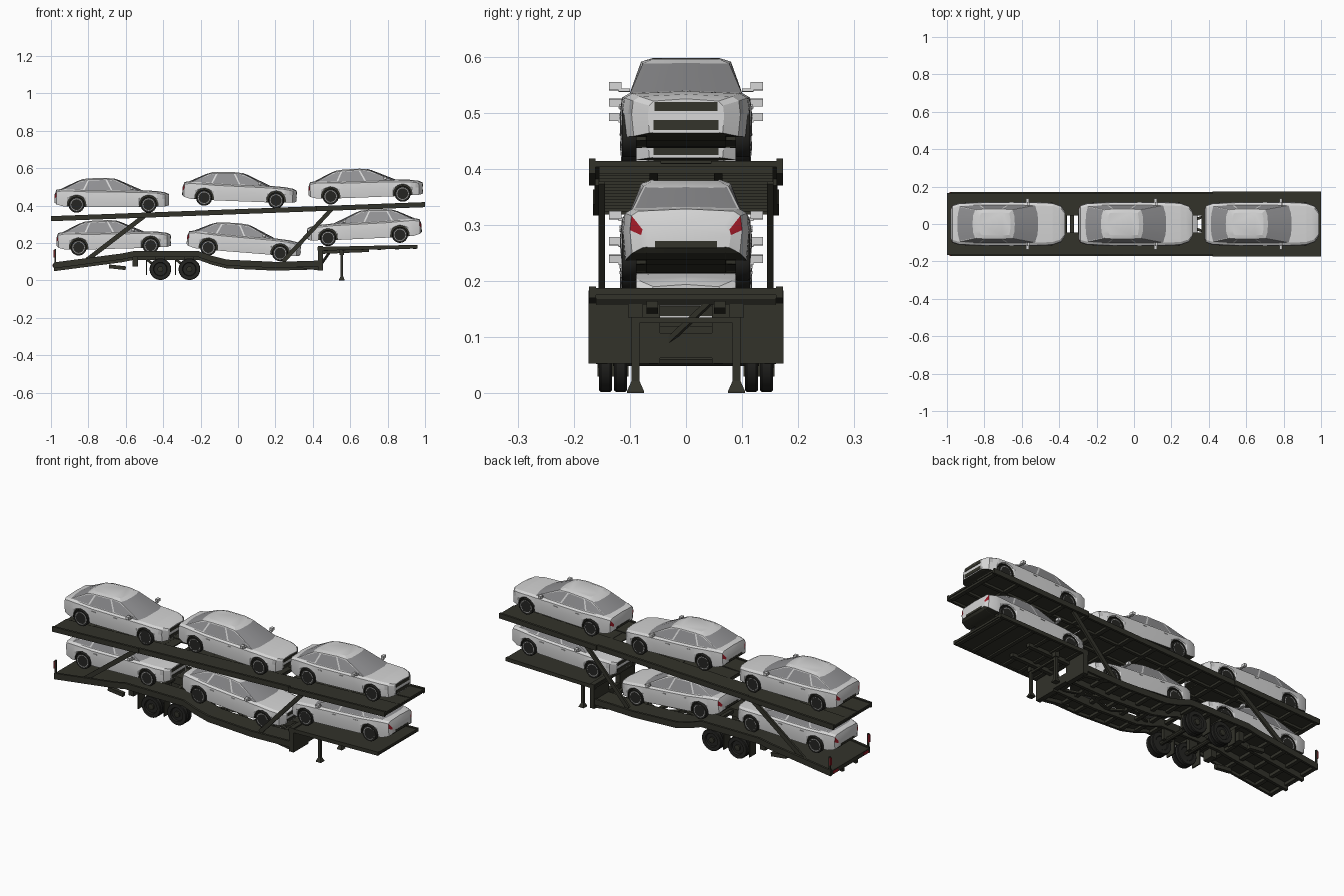
import bpy, bmesh, math
from mathutils import Matrix, Vector

if "Cube" in bpy.data.objects:
    bpy.data.objects.remove(bpy.data.objects["Cube"])

def mat(name, r, g, b):
    m = bpy.data.materials.new(name)
    m.diffuse_color = (r, g, b, 1)
    m.use_nodes = True
    m.node_tree.nodes["Principled BSDF"].inputs["Base Color"].default_value = m.diffuse_color
    return m

FRAME = mat("dark_olive_steel", .032, .032, .023)
TYRE = mat("black_rubber", .018, .018, .016)
PAINT = mat("light_grey_paint", .66, .66, .66)
GLASS = mat("grey_glass", .28, .28, .29)
RIM = mat("rim_grey", .3, .3, .3)
RED = mat("red_lamp", .35, .01, .02)
LENS = mat("headlamp_lens", .5, .5, .5)

# ---------- helpers ----------
def finish(bm, name, mats, angle=None):
    bmesh.ops.recalc_face_normals(bm, faces=bm.faces)
    me = bpy.data.meshes.new(name)
    bm.to_mesh(me)
    bm.free()
    for m in mats:
        me.materials.append(m)
    if angle:
        for p in me.polygons:
            p.use_smooth = True
        me.set_sharp_from_angle(angle=math.radians(angle))
    return me

def place(me, name, M=Matrix()):
    o = bpy.data.objects.new(name, me)
    o.matrix_world = M
    bpy.context.collection.objects.link(o)

def box(bm, c, s, mi=0, M=Matrix()):
    T = M @ Matrix.Translation(c) @ Matrix.Diagonal((*s, 1))
    vs = bmesh.ops.create_cube(bm, size=1, matrix=T)["verts"]
    for f in {f for v in vs for f in v.link_faces}:
        f.material_index = mi

def beam(bm, a, b, wy, h):
    """Bar from a to b, both (x, z) at a given y: (x, y, z)."""
    a, b = Vector(a), Vector(b)
    d = b - a
    M = Matrix.Translation((a + b) / 2) @ d.to_track_quat('X', 'Z').to_matrix().to_4x4()
    box(bm, (0, 0, 0), (d.length, wy, h), 0, M)

def strip(bm, path, t, y0, y1):
    """Plate following an (x, z) path, thickness t downwards."""
    rings = [[(x, y0, z), (x, y1, z), (x, y1, z - t), (x, y0, z - t)] for x, z in path]
    loft(bm, rings)

def loft(bm, rings, mi=lambda i, k: 0):
    R = [[bm.verts.new(p) for p in r] for r in rings]
    n = len(R[0])
    out = {}
    for i in range(len(R) - 1):
        for k in range(n):
            f = bm.faces.new((R[i][k], R[i][(k + 1) % n], R[i + 1][(k + 1) % n], R[i + 1][k]))
            f.material_index = mi(i, k)
            out[i, k] = f
    bm.faces.new(R[0])
    bm.faces.new(R[-1])
    return out

def lathe(bm, prof, c, n, mi=0, s=1):
    rings = [[(c[0] + r * math.cos(2 * math.pi * k / n), c[1] + s * y,
               c[2] + r * math.sin(2 * math.pi * k / n)) for k in range(n)] for r, y in prof]
    loft(bm, rings, lambda i, k: mi)

# ---------- sedan ----------
KEYS = [(-.305, .08, .095, .055), (-.296, .1, .12, .045), (-.26, .112, .126, .035),
        (-.12, .118, .12, .032), (.1, .118, .118, .032), (.165, .117, .117, .032),
        (.24, .113, .113, .035), (.285, .097, .106, .035), (.305, .068, .097, .04)]
AXLES, WZ, ARCH = (-.188, .197), .044, .05

def key(x):
    for a, b in zip(KEYS, KEYS[1:]):
        if x <= b[0]:
            t = (x - a[0]) / (b[0] - a[0])
            return [a[i] + (b[i] - a[i]) * t for i in (1, 2, 3)]
    return KEYS[-1][1:]

def body_ring(x):
    w, top, sill = key(x)
    zs = sill
    for c in AXLES:
        if abs(x - c) < ARCH:
            zs = WZ + math.sqrt(ARCH ** 2 - (x - c) ** 2)
    mid = max(sill + .55 * (top - sill), zs + .003)
    yi = min(.07, .85 * w)
    half = [(0, sill), (yi, sill), (yi + .001, zs + .0005), (.96 * w, zs), (w, mid),
            (.97 * w, top - .008), (.85 * w, top), (0, top + .004)]
    return [(x, y, z) for y, z in half] + [(x, -y, z) for y, z in half[-2:0:-1]]

# body shell with wheel arches, lamps coloured by row
xs = sorted([k[0] for k in KEYS] + [0, .268] +
            [c + d for c in AXLES for d in (-.0505, -.048, -.04, -.025, 0, .025, .04, .048, .0505)])
def body_mat(i, k):
    row = k if k < 7 else 13 - k
    x = (xs[i] + xs[i + 1]) / 2
    if row < 3:
        return 1
    if row == 4 and x < -.297:
        return 2
    return 3 if row == 4 and .265 < x < .29 else 0
bm = bmesh.new()
loft(bm, [body_ring(x) for x in xs], body_mat)
body = finish(bm, "sedan_body", [PAINT, FRAME, RED, LENS], 22)

# cabin: frustum with inset windows
def cabin_ring(pts, zf):
    half = [(x, y, zf(x, y)) for x, y in pts]
    return half + [(x, -y, z) for x, y, z in half[-2:0:-1]]
base = [(.165, 0), (.162, .055), (.148, .1), (0, .102), (-.15, .102), (-.26, .096), (-.272, .055), (-.275, 0)]
top = [(.038, 0), (.035, .045), (.025, .077), (-.03, .08), (-.125, .08), (-.17, .076), (-.18, .045), (-.183, 0)]
cap = [(.015, 0), (.013, .035), (.008, .058), (-.03, .06), (-.115, .06), (-.145, .057), (-.15, .035), (-.152, 0)]
bm = bmesh.new()
F = loft(bm, [cabin_ring(base, lambda x, y: key(x)[1] - .001 + .004 * (1 - y / .1)),
              cabin_ring(top, lambda x, y: .181 - .9 * (x + .06) ** 2 + .003 * (1 - y / .08)),
              cabin_ring(cap, lambda x, y: .187 - .7 * (x + .06) ** 2)])
for ks in ((0, 1, 12, 13), (5, 6, 7, 8)):
    g = [F[0, k] for k in ks]
    bmesh.ops.inset_region(bm, faces=g, thickness=.006, depth=0)
    for f in g:
        f.material_index = 1
g = [F[0, k] for k in (2, 3, 4, 9, 10, 11)]
bmesh.ops.inset_individual(bm, faces=g, thickness=.006, depth=0)
for f in g:
    f.material_index = 1
cabin = finish(bm, "sedan_cabin", [PAINT, GLASS], 20)

# mirrors, door handles, grilles, bumper strip
bm = bmesh.new()
for s in (-1, 1):
    box(bm, (.105, s * .126, .131), (.016, .022, .014))
    box(bm, (.11, s * .11, .124), (.01, .02, .006))
    for x in (-.11, .02):
        box(bm, (x, s * .1165, .1), (.022, .004, .004))
box(bm, (.304, 0, .087), (.006, .112, .016), 1)
box(bm, (.304, 0, .054), (.006, .115, .018), 1)
box(bm, (-.303, 0, .06), (.007, .11, .012), 1)
trim = finish(bm, "sedan_trim", [PAINT, FRAME])

# wheels with five spokes
bm = bmesh.new()
for c in AXLES:
    for s in (-1, 1):
        p = (c, s * .101, WZ)
        lathe(bm, [(.001, -.012), (.041, -.013), (.043, -.009), (.043, .009), (.041, .013), (.032, .012),
                   (.031, .003), (.001, .003)], p, 24, 0, s)
        lathe(bm, [(.033, .0125), (.029, .0125), (.028, .004), (.033, .004)], p, 24, 1, s)
        lathe(bm, [(.009, .002), (.009, .011), (.001, .012)], p, 10, 1, s)
        for k in range(5):
            M = Matrix.Translation(p) @ Matrix.Rotation(k * 2 * math.pi / 5, 4, 'Y')
            box(bm, (0, s * .007, .018), (.01, .006, .024), 1, M)
wheels = finish(bm, "sedan_wheels", [TYRE, RIM], 35)

# six cars: centre x, ground z, pitch in degrees (+x end up), reversed
CARS = [("upper_rear", -.675, .361, 0, 0), ("upper_middle", .005, .391, -2.2, 0),
        ("upper_front", .685, .412, 2.2, 0), ("lower_rear", -.663, .137, 1.5, 0),
        ("lower_middle", .025, .117, -4.5, 0), ("lower_front", .68, .191, 2.6, 1)]
for name, x, z, a, rev in CARS:
    M = (Matrix.Translation((x, 0, z)) @ Matrix.Rotation(-math.radians(a), 4, 'Y')
         @ Matrix.Rotation(math.pi * rev, 4, 'Z'))
    for me, part in ((body, "body"), (cabin, "cabin"), (trim, "trim"), (wheels, "wheels")):
        place(me, f"{name}_sedan_{part}", M)

# ---------- upper deck ----------
def up(x):
    return .376 + .0375 * x
bm = bmesh.new()
for s in (-1, 1):
    for x0, x1, w in ((-1, -.48, .163), (-.48, .42, .16), (.42, 1, .17)):
        strip(bm, [(x0, up(x0)), (x1, up(x1))], .01, s * .045, s * w)
        strip(bm, [(x0, up(x0) + .005), (x1, up(x1) + .005)], .027, s * (w - .009), s * (w + .003))
    strip(bm, [(-.98, up(-.98) - .008), (.98, up(.98) - .008)], .014, s * .05, s * .065)
for x0, x1 in ((-1, -.36), (-.27, .28), (.36, 1)):
    strip(bm, [(x0, up(x0) - .004), (x1, up(x1) - .004)], .006, -.05, .05)
for i in range(15):
    x = -.985 + i * 1.97 / 14
    box(bm, (x, 0, up(x) - .012), (.022, .31, .018))
place(finish(bm, "upper_deck", [FRAME]), "upper_deck")

# ---------- lower deck ----------
LOW = [(-.985, .09), (-.62, .138), (-.56, .15), (-.21, .15), (-.14, .125), (-.06, .105), (.2, .093), (.44, .1)]
def low(x):
    for (a, za), (b, zb) in zip(LOW, LOW[1:]):
        if x <= b:
            return za + (zb - za) * (x - a) / (b - a)
    return .1
bm = bmesh.new()
for s in (-1, 1):
    strip(bm, LOW, .01, s * .05, s * .165)
    strip(bm, [(x, z + .006) for x, z in LOW], .032, s * .158, s * .17)
    strip(bm, [(x, z - .006) for x, z in LOW], .035, s * .05, s * .066)
strip(bm, LOW[:3], .008, -.052, .052)
for i in range(16):
    x = -.975 + i * .092
    box(bm, (x, 0, low(x) - .016), (.02, .32, .016))
for x0, x1 in ((-.12, .12), (.12, .4)):          # cross bracing
    for s in (-1, 1):
        beam(bm, (x0, s * .05, low(x0) - .02), (x1, -s * .05, low(x1) - .02), .014, .01)
place(finish(bm, "lower_deck", [FRAME]), "lower_deck")

# gooseneck bulkhead and raised front deck
bm = bmesh.new()
for s in (-1, 1):
    box(bm, (.442, s * .11, .118), (.026, .128, .13))
    beam(bm, (.28, s * .15, .085), (.44, s * .15, .062), .02, .02)
    strip(bm, [(.425, .179), (.96, .19)], .02, s * .16, s * .173)
    strip(bm, [(.43, .165), (.7, .176)], .024, s * .05, s * .07)
box(bm, (.442, 0, .085), (.026, .1, .045))
beam(bm, (.44, -.045, .08), (.5, .045, .165), .01, .01)
strip(bm, [(.425, .176), (.96, .187)], .012, -.17, .17)
for i in range(6):
    x = .47 + i * .095
    box(bm, (x, 0, .164 + .02 * (x - .45)), (.02, .32, .014))
place(finish(bm, "gooseneck_deck", [FRAME]), "gooseneck_deck")

# diagonal struts, landing legs
bm = bmesh.new()
for s in (-1, 1):
    beam(bm, (-.82, s * .15, .1), (-.5, s * .15, .345), .012, .024)
    beam(bm, (.24, s * .15, .1), (.5, s * .15, .38), .012, .022)
place(finish(bm, "deck_struts", [FRAME]), "deck_struts")
bm = bmesh.new()
for s in (-1, 1):
    box(bm, (.555, s * .09, .085), (.014, .014, .15))
    box(bm, (.555, s * .09, .152), (.024, .026, .035))
    loft(bm, [[(.555 + a * r, s * .09 + b * r, z) for a, b in ((-1, -1), (1, -1), (1, 1), (-1, 1))]
              for z, r in ((0, .015), (.004, .015), (.022, .007))])
box(bm, (.555, 0, .13), (.01, .18, .01))
place(finish(bm, "landing_legs", [FRAME]), "landing_legs")

# running gear: dual wheels, axles, suspension, mud flaps
bm = bmesh.new()
for x in (-.415, -.26):
    lathe(bm, [(.001, -.13), (.012, -.13), (.012, .13), (.001, .13)], (x, 0, .06), 10)
    for s in (-1, 1):
        for y in (.1165, .1435):
            lathe(bm, [(.001, -.008), (.034, -.008), (.037, -.0115), (.055, -.0115), (.058, -.008), (.058, .008),
                       (.055, .0115), (.037, .0115), (.034, .003), (.001, .003)], (x, s * y, .06), 24, 1, s)
        lathe(bm, [(.016, 0), (.016, .012), (.001, .014)], (x, s * .1435, .06), 10, 0, s)
        box(bm, (x, s * .07, .09), (.05, .02, .07))
        box(bm, (x - .075, s * .13, .07), (.006, .055, .08))
        beam(bm, (x - .07, s * .08, .11), (x, s * .08, .055), .016, .014)
place(finish(bm, "running_gear", [FRAME, TYRE], 35), "running_gear")

# under-deck equipment and rear lamp posts
bm = bmesh.new()
for s in (-1, 1):
    beam(bm, (-.69, s * .12, .075), (-.6, s * .12, .065), .02, .02)
    box(bm, (-.55, s * .1, .1), (.03, .06, .05))
    box(bm, (-.978, s * .165, .13), (.008, .01, .075))
    box(bm, (-.9835, s * .165, .142), (.005, .012, .04), 1)
    box(bm, (-.988, s * .13, .08), (.005, .04, .012), 1)
box(bm, (-.982, 0, .08), (.012, .33, .022))
place(finish(bm, "rear_lamps_and_underframe", [FRAME, RED]), "rear_lamps_and_underframe")
